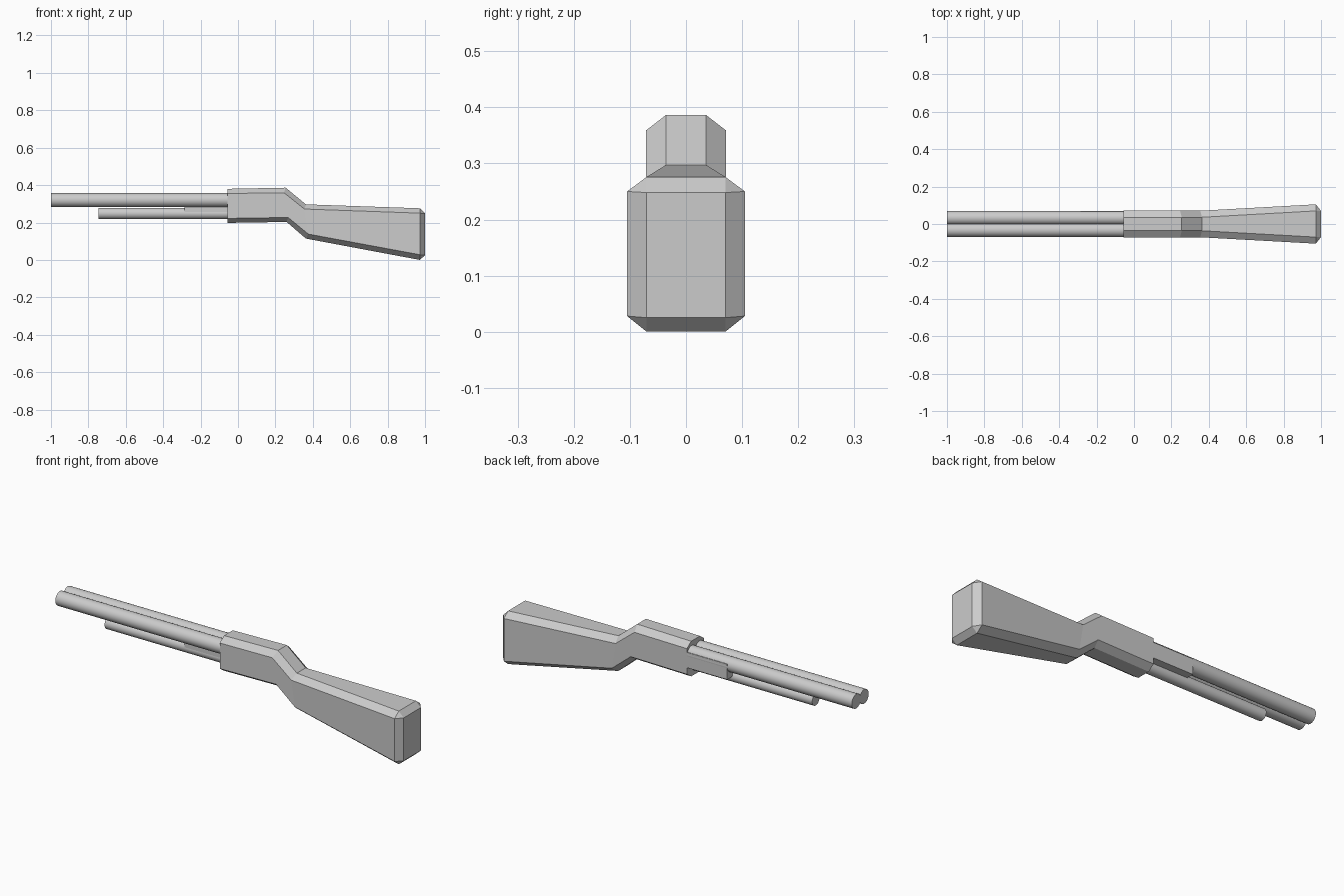
import bpy, bmesh, math
from mathutils import Matrix, Vector

if "Cube" in bpy.data.objects:
    bpy.data.objects.remove(bpy.data.objects["Cube"])


def finish(name, bm):
    bmesh.ops.recalc_face_normals(bm, faces=bm.faces)
    mesh = bpy.data.meshes.new(name)
    bm.to_mesh(mesh)
    bm.free()
    obj = bpy.data.objects.new(name, mesh)
    bpy.context.collection.objects.link(obj)
    return obj


def tube(name, x0, x1, y, z, r, sides=32):
    bm = bmesh.new()
    mat = Matrix.Translation(((x0 + x1) / 2, y, z)) @ Matrix.Rotation(math.pi / 2, 4, 'Y')
    bmesh.ops.create_cone(bm, cap_ends=True, segments=sides, radius1=r, radius2=r,
                          depth=x1 - x0, matrix=mat)
    obj = finish(name, bm)
    bpy.ops.object.select_all(action='DESELECT')
    obj.select_set(True)
    bpy.context.view_layer.objects.active = obj
    bpy.ops.object.shade_smooth_by_angle(angle=math.radians(35))


def box(name, lo, hi):
    lo, hi = Vector(lo), Vector(hi)
    bm = bmesh.new()
    bmesh.ops.create_cube(bm, size=1, matrix=Matrix.Translation((lo + hi) / 2)
                          @ Matrix.Diagonal((*(hi - lo), 1)))
    finish(name, bm)


# receiver and stock: chamfered sections lofted along x
# each section: (x, z) of top, upper side, lower side, bottom; inner and outer half width
SECTIONS = [
    ((-.055, .38), (-.055, .355), (-.055, .222), (-.055, .198), .036, .071),
    ((.255, .386), (.246, .359), (.268, .227), (.26, .203), .036, .071),
    ((.363, .297), (.355, .272), (.376, .138), (.363, .114), .036, .071),
    ((.972, .276), (.972, .25), (.972, .028), (.972, .0), .07, .105),
]
bm = bmesh.new()
rings = []
for top, up, low, bot, wi, wo in SECTIONS:
    half = [(top, wi), (up, wo), (low, wo), (bot, wi)]
    pts = [(p[0], w, p[1]) for p, w in half] + [(p[0], -w, p[1]) for p, w in reversed(half)]
    rings.append([bm.verts.new(p) for p in pts])
for a, b in zip(rings, rings[1:]):
    for i in range(8):
        j = (i + 1) % 8
        bm.faces.new((a[i], a[j], b[j], b[i]))
bm.faces.new(rings[0])
# bevelled butt: rectangle joined to the last ring
butt = [bm.verts.new((1, y, z)) for y, z in ((.07, .248), (.07, .025), (-.07, .025), (-.07, .248))]
bm.faces.new(butt)
last = rings[-1]
for k in range(4):
    c, i = butt[k], 2 * k
    bm.faces.new((last[i], last[i + 1], c))
    bm.faces.new((last[i + 1], last[(i + 2) % 8], butt[(k + 1) % 4], c))
finish("receiver_and_stock", bm)

# twin barrels and the magazine tube beneath
for side, s in (("left", 1), ("right", -1)):
    tube("barrel_" + side, -1, -.04, s * .0325, .32, .037)
tube("magazine_tube", -.745, -.04, 0, .248, .03)

# plate block between barrels and tube, flush with the far side
box("side_block", (-.285, -.03, .255), (-.04, .069, .335))
